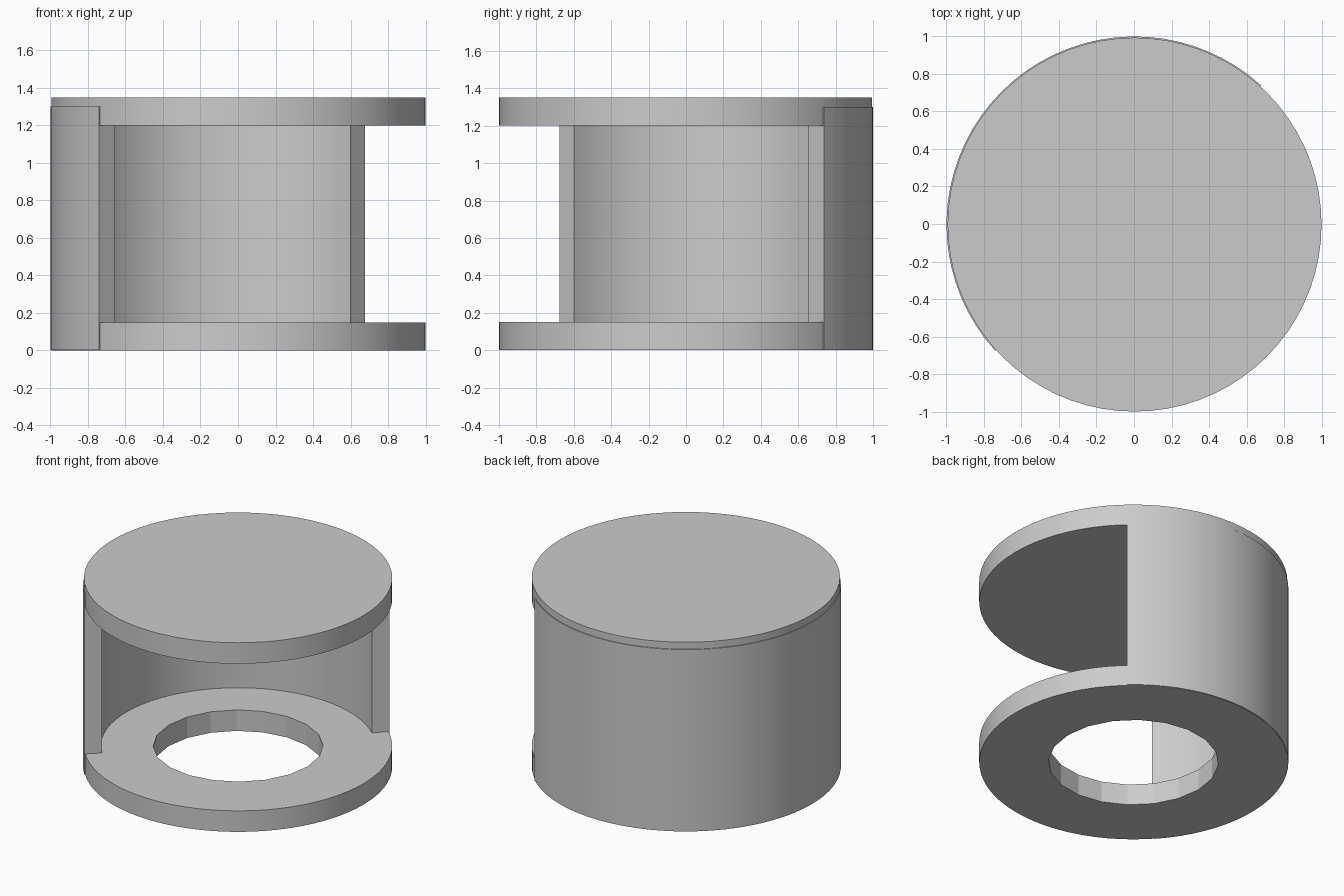
import bpy, bmesh
from math import radians, cos, sin, tau
from mathutils import Vector, Matrix

cube = bpy.data.objects.get("Cube")
if cube:
    bpy.data.objects.remove(cube, do_unlink=True)

CENTRE = Vector((0.003, -0.003, 0))

grey = bpy.data.materials.new("plain grey")
grey.use_nodes = True
grey.diffuse_color = (0.6, 0.6, 0.6, 1)
grey.node_tree.nodes["Principled BSDF"].inputs["Base Color"].default_value = (0.6, 0.6, 0.6, 1)


def finish(name, bm):
    """Turn a bmesh into a smooth-shaded object with sharp rims."""
    bmesh.ops.recalc_face_normals(bm, faces=bm.faces)
    mesh = bpy.data.meshes.new(name)
    bm.to_mesh(mesh)
    bm.free()
    mesh.materials.append(grey)
    obj = bpy.data.objects.new(name, mesh)
    obj.location = CENTRE
    bpy.context.collection.objects.link(obj)
    bpy.ops.object.select_all(action='DESELECT')
    obj.select_set(True)
    bpy.context.view_layer.objects.active = obj
    bpy.ops.object.shade_smooth_by_angle(angle=radians(15))
    return obj


def ring_edges(bm, radius, sides, z):
    verts = [bm.verts.new((radius * cos(tau * i / sides), radius * sin(tau * i / sides), z))
             for i in range(sides)]
    return [bm.edges.new((verts[i - 1], verts[i])) for i in range(sides)]


def plate(name, radius, bottom, top, hole=None):
    """Round plate, optionally with a coarse round hole."""
    bm = bmesh.new()
    edges = ring_edges(bm, radius, 72, bottom)
    if hole:
        edges += ring_edges(bm, hole, 20, bottom)
        bmesh.ops.triangle_fill(bm, edges=edges, use_beauty=True)
    else:
        bmesh.ops.contextual_create(bm, geom=edges)
    result = bmesh.ops.extrude_face_region(bm, geom=bm.faces[:], use_keep_orig=True)
    verts = [g for g in result["geom"] if isinstance(g, bmesh.types.BMVert)]
    bmesh.ops.translate(bm, verts=verts, vec=(0, 0, top - bottom))
    return finish(name, bm)


def curved_wall(name, inner, outer, bottom, top, start, end):
    """Rectangular section swept around the vertical axis."""
    bm = bmesh.new()
    corners = [(inner, bottom), (outer, bottom), (outer, top), (inner, top)]
    section = bm.faces.new([bm.verts.new((r, 0, z)) for r, z in corners])
    bmesh.ops.rotate(bm, verts=bm.verts, cent=(0, 0, 0),
                     matrix=Matrix.Rotation(radians(start), 3, 'Z'))
    loop = section.edges[:]
    swept = bmesh.ops.spin(bm, geom=loop, cent=(0, 0, 0), axis=(0, 0, 1),
                           angle=radians(end - start), steps=36)
    last = [g for g in swept["geom_last"] if isinstance(g, bmesh.types.BMEdge)]
    bmesh.ops.contextual_create(bm, geom=last)
    return finish(name, bm)


plate("base_ring", 0.997, 0, 0.15, hole=0.55)
plate("top_plate", 0.997, 1.2, 1.35)
curved_wall("side_wall", 0.888, 1.003, 0.002, 1.3, 47.7, 222.2)
